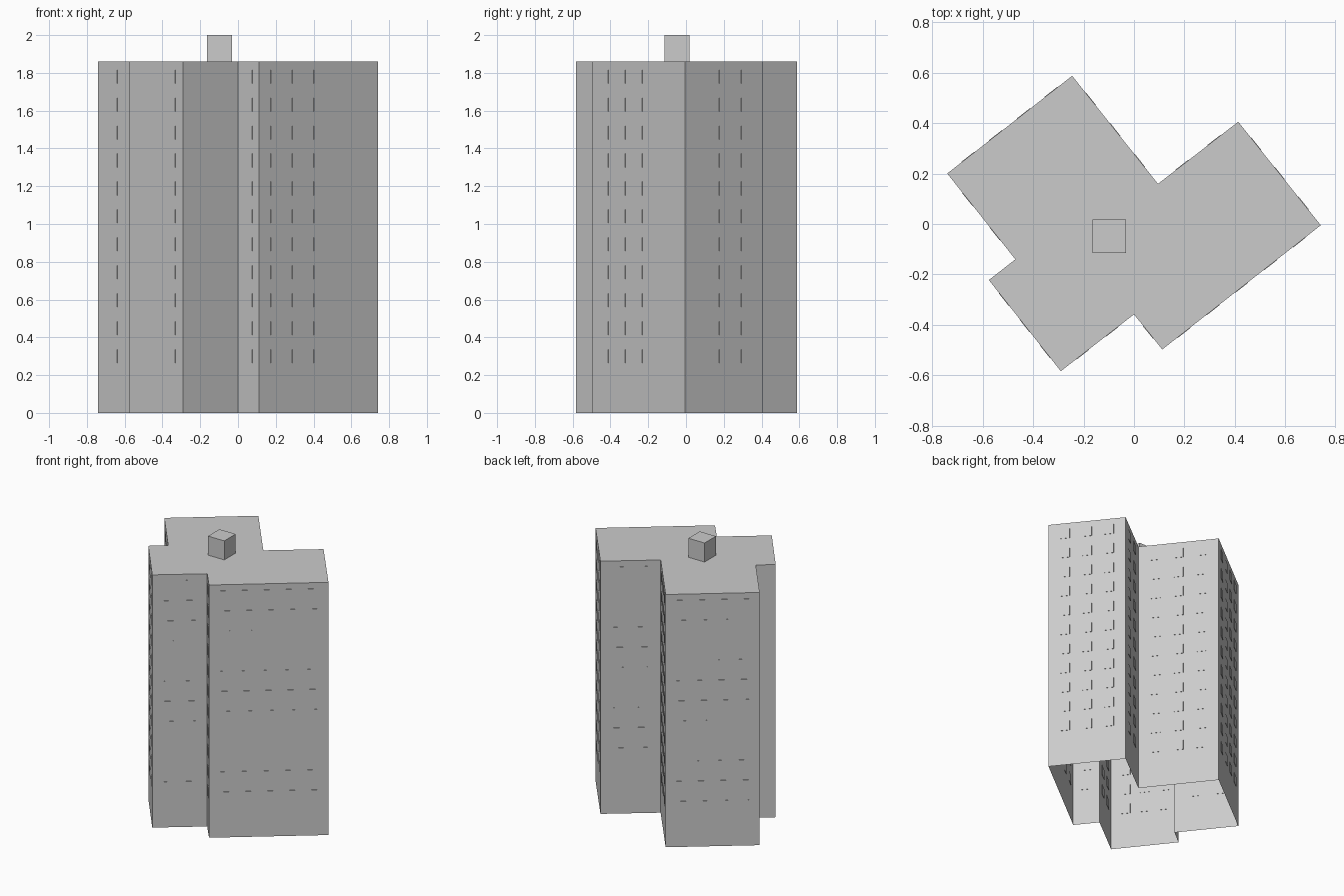
import bpy, bmesh
from mathutils import Vector

if "Cube" in bpy.data.objects:
    bpy.data.objects.remove(bpy.data.objects["Cube"])

ROOF = 1.86
FLOORS, FIRST, STEP = 11, 0.30, 0.148
WIN_W, WIN_H, WIN_T = 0.064, 0.072, 0.002

# Footprint (counter-clockwise)
plan = [Vector(p) for p in [
    (-0.74, 0.20), (-0.575 + 0.105, -0.14), (-0.575, -0.222), (-0.29, -0.583),
    (0.0, -0.358), (0.112, -0.497), (0.74, -0.005), (0.413, 0.405),
    (0.095, 0.159), (-0.245, 0.587)]]


def finish(bm, name):
    mesh = bpy.data.meshes.new(name)
    bm.to_mesh(mesh)
    bm.free()
    obj = bpy.data.objects.new(name, mesh)
    bpy.context.collection.objects.link(obj)
    return obj


def box(bm, center, along, out, size):
    """Box with its width along the wall and thickness across it."""
    up = Vector((0, 0, 1))
    made = bmesh.ops.create_cube(bm, size=1)["verts"]
    for v in made:
        v.co = (center + along * v.co.x * size[0]
                + out * v.co.y * size[1] + up * v.co.z * size[2])


# Tower walls and roof, open underneath
bm = bmesh.new()
low = [bm.verts.new((p.x, p.y, 0)) for p in plan]
high = [bm.verts.new((p.x, p.y, ROOF)) for p in plan]
for i in range(len(plan)):
    j = (i + 1) % len(plan)
    bm.faces.new((low[i], low[j], high[j], high[i]))
bm.faces.new(high)
finish(bm, "tower")

# Window grids: column count follows the wall length
bm = bmesh.new()
for i, a in enumerate(plan):
    b = plan[(i + 1) % len(plan)]
    wall = b - a
    columns = int(wall.length / 0.15)
    along = wall.normalized().to_3d()
    out = Vector((along.y, -along.x, 0))
    for c in range(columns):
        p = a + wall * (c + 0.75) / (columns + 0.5)
        for f in range(FLOORS):
            center = Vector((p.x, p.y, FIRST + f * STEP))
            box(bm, center, along, out, (WIN_W, 2 * WIN_T, WIN_H))
finish(bm, "windows")

# Rooftop lift housing
bm = bmesh.new()
box(bm, Vector((-0.098, -0.048, (ROOF + 2) / 2)), Vector((1, 0, 0)),
    Vector((0, 1, 0)), (0.132, 0.132, 2 - ROOF))
finish(bm, "roof_housing")
